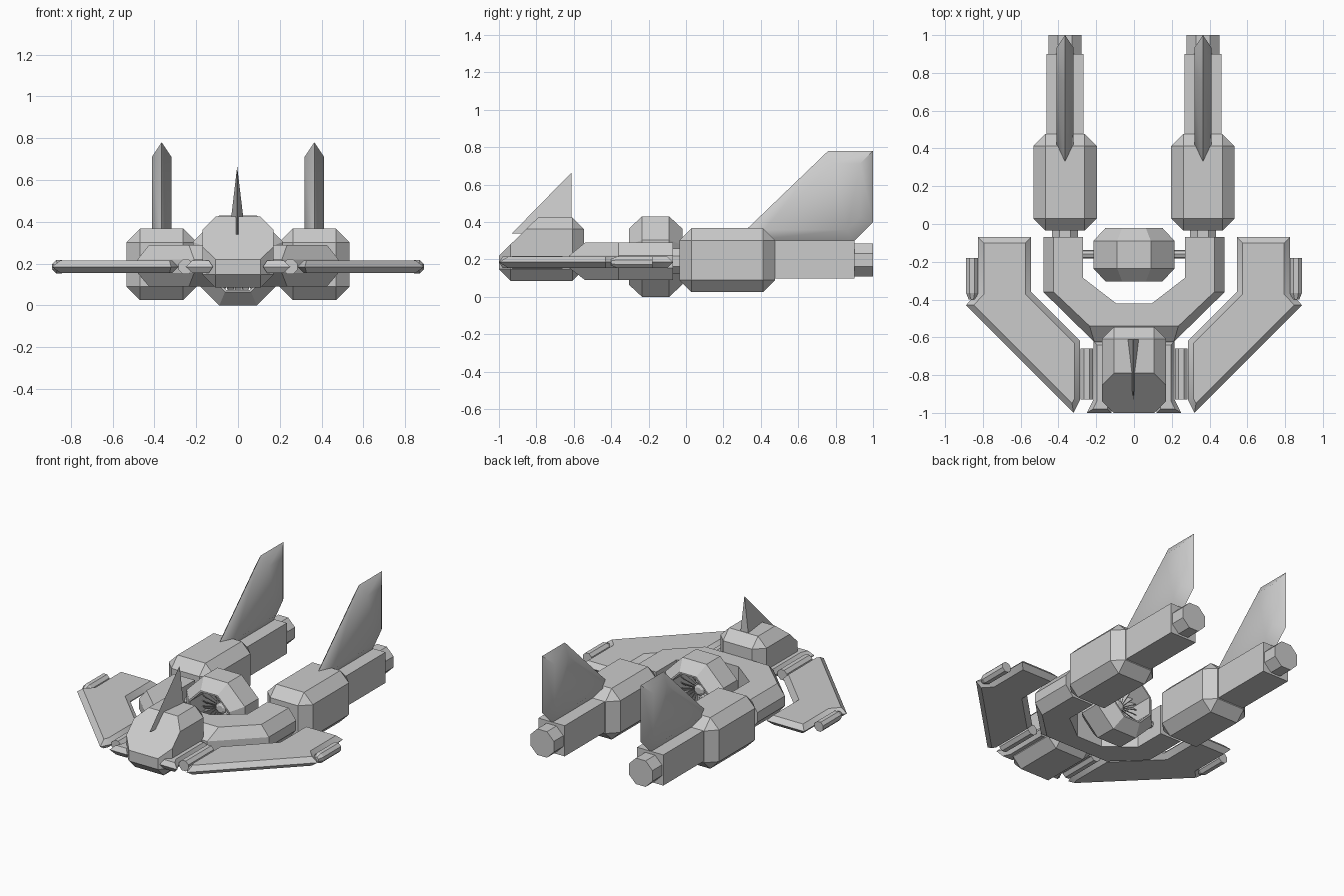
import bpy, bmesh, math
from mathutils import Matrix, Vector

if "Cube" in bpy.data.objects:
    bpy.data.objects.remove(bpy.data.objects["Cube"])

grey = bpy.data.materials.new("hull_grey")
grey.diffuse_color = (0.6, 0.6, 0.6, 1)
grey.use_nodes = True
grey.node_tree.nodes["Principled BSDF"].inputs["Base Color"].default_value = grey.diffuse_color


def finish(name, bm, smooth=False):
    bmesh.ops.recalc_face_normals(bm, faces=bm.faces)
    me = bpy.data.meshes.new(name)
    bm.to_mesh(me)
    bm.free()
    me.materials.append(grey)
    ob = bpy.data.objects.new(name, me)
    bpy.context.collection.objects.link(ob)
    if smooth:
        bpy.ops.object.select_all(action='DESELECT')
        ob.select_set(True)
        bpy.context.view_layer.objects.active = ob
        bpy.ops.object.shade_smooth_by_angle(angle=math.radians(35))
    return ob


def box(name, lo, hi, bevel=0):
    bm = bmesh.new()
    bmesh.ops.create_cube(bm, size=1)
    for v in bm.verts:
        v.co = [(a + b) / 2 + c * (b - a) for a, b, c in zip(lo, hi, v.co)]
    if bevel:
        bmesh.ops.bevel(bm, geom=bm.edges[:], offset=bevel, segments=1, affect='EDGES')
    return finish(name, bm)


def loft(name, rings, cap=True, smooth=False):
    """Bridge equal rings of 3D points; cap the ends or close into a loop."""
    bm = bmesh.new()
    vs = [[bm.verts.new(p) for p in r] for r in rings]
    n = len(rings[0])
    for i in range(len(vs) - 1 if cap else len(vs)):
        a, b = vs[i], vs[(i + 1) % len(vs)]
        for j in range(n):
            k = (j + 1) % n
            bm.faces.new((a[j], a[k], b[k], b[j]))
    if cap:
        bm.faces.new(vs[0])
        bm.faces.new(vs[-1])
    return finish(name, bm, smooth)


def circle_y(x, y, z, r, n=8):
    """Flat-topped polygon across the y axis, r is the distance to its flats."""
    r /= math.cos(math.pi / n)
    return [(x + r * math.cos((i + .5) * math.tau / n), y,
             z + r * math.sin((i + .5) * math.tau / n)) for i in range(n)]


def rod(name, x, z, stations):
    return loft(name, [circle_y(x, y, z, r) for y, r in stations])


def inset(poly, d):
    """Mitred inward offset of a counter-clockwise outline."""
    out = []
    for i, p in enumerate(poly):
        p = Vector(p)
        e1 = (p - Vector(poly[i - 1])).normalized()
        e2 = (Vector(poly[(i + 1) % len(poly)]) - p).normalized()
        n1, n2 = Vector((-e1.y, e1.x)), Vector((-e2.y, e2.x))
        out.append(p + (n1 + n2) * d / (1 + n1.dot(n2)))
    return out


def blade(name, outline, d, half, place):
    """Plate with a sharp rim and a thicker inset middle on both sides."""
    core = inset(outline, d)
    return loft(name, [[place(p, t) for p in ring] for ring, t in
                       ((core, -half), (outline, 0), (core, half))], smooth=True)


# nose hull: bevelled box with a slanted windshield
hull = box("nose_hull", (-.17, -1.0, .085), (.17, -.545, .425), .063)
bm = bmesh.new()
bm.from_mesh(hull.data)
cut = bmesh.ops.bisect_plane(bm, geom=bm.verts[:] + bm.edges[:] + bm.faces[:],
                             plane_co=(0, -.79, .425), plane_no=(0, -.205, .21),
                             clear_outer=True)
bmesh.ops.holes_fill(bm, edges=[e for e in bm.edges if e.is_boundary])
bmesh.ops.recalc_face_normals(bm, faces=bm.faces)
bm.to_mesh(hull.data)
bm.free()

# nose fin: slim three-sided spike
bm = bmesh.new()
a, b, c, d = [bm.verts.new(p) for p in
              ((-.042, -.612, .34), (.035, -.612, .34), (-.004, -.93, .34), (-.004, -.612, .665))]
for f in ((a, b, c), (a, b, d), (b, c, d), (c, a, d)):
    bm.faces.new(f)
finish("nose_fin", bm)

# U-shaped frame: the section is swept along the mirrored path
outer = [(.48, -.07), (.48, -.36), (.21, -.625)]
shoulder = [(.425, -.07), (.425, -.36), (.235, -.54)]
inner = [(.27, -.07), (.27, -.285), (.095, -.42)]
rings = []
for o, s, i in zip(outer, shoulder, inner):
    rings.append([(*i, .29), (*s, .29), (*o, .22), (*o, .155), (*s, .09), (*i, .09)])
rings += [[(-x, y, z) for x, y, z in r] for r in reversed(rings)]
loft("u_frame", rings)

# reactor housing: octagonal open ring
profile = [(-.305, .14), (-.305, .15), (-.235, .215), (-.09, .215),
           (-.02, .15), (-.02, .14)]
loft("reactor_housing", [circle_y(0, y, .215, r) for y, r in profile], cap=False)

# reactor fan: hub and pitched blades
rod("fan_hub", 0, .215, [(-.19, .02), (-.18, .035), (-.14, .035), (-.13, .02)])
bm = bmesh.new()
for i in range(24):
    m = (Matrix.Translation((0, -.16, .215)) @ Matrix.Rotation(i * math.tau / 24, 4, 'Y')
         @ Matrix.Translation((.085, 0, 0)) @ Matrix.Rotation(math.radians(40), 4, 'X')
         @ Matrix.Diagonal((.125, .045, .004, 1)))
    bmesh.ops.create_cube(bm, size=1, matrix=m)
finish("fan_blades", bm)

wing = [(.32, -1.0), (.89, -.43), (.825, -.36), (.825, -.07),
        (.545, -.07), (.545, -.36), (.285, -.62), (.285, -.93)]
stub = [(.12, -1.0), (.25, -1.0), (.215, -.93), (.215, -.62), (.12, -.62)]
tail = [(.25, .29), (.89, .29), (1.0, .40), (1.0, .78), (.76, .78)]

for s, side in ((1, "right"), (-1, "left")):
    # engine pod, boom, nozzle and coupling
    x = .365 * s
    box(f"engine_pod_{side}", (x - .168, -.035, .025), (x + .168, .477, .367), .065)
    box(f"engine_boom_{side}", (x - .097, .4, .097), (x + .097, .9, .302))
    rod(f"engine_nozzle_{side}", x, .197, [(.88, .087), (1.0, .087)])
    rod(f"engine_coupling_{side}", x, .19, [(-.1, .068), (0, .068)])
    # tail fin
    blade(f"tail_fin_{side}", tail, .068, .046, lambda p, t: (x + t, p[0], p[1]))
    # swept wing and its root stub
    blade(f"wing_{side}", wing, .03, .031, lambda p, t: (s * p[0], p[1], .185 + t))
    blade(f"wing_stub_{side}", stub, .02, .031, lambda p, t: (s * p[0], p[1], .185 + t))
    # root hinge and wingtip rods
    rod(f"wing_hinge_{side}", .25 * s, .185, [(-.93, .034), (-.66, .034)])
    rod(f"wingtip_rod_{side}", .857 * s, .185,
        [(-.4, .018), (-.365, .032), (-.18, .032)])
    # reactor axle
    loft(f"reactor_axle_{side}",
         [[(q * s, -.16 + .023 * math.cos(k * math.tau / 8), .19 + .023 * math.sin(k * math.tau / 8))
           for k in range(8)] for q in (.2, .28)])
